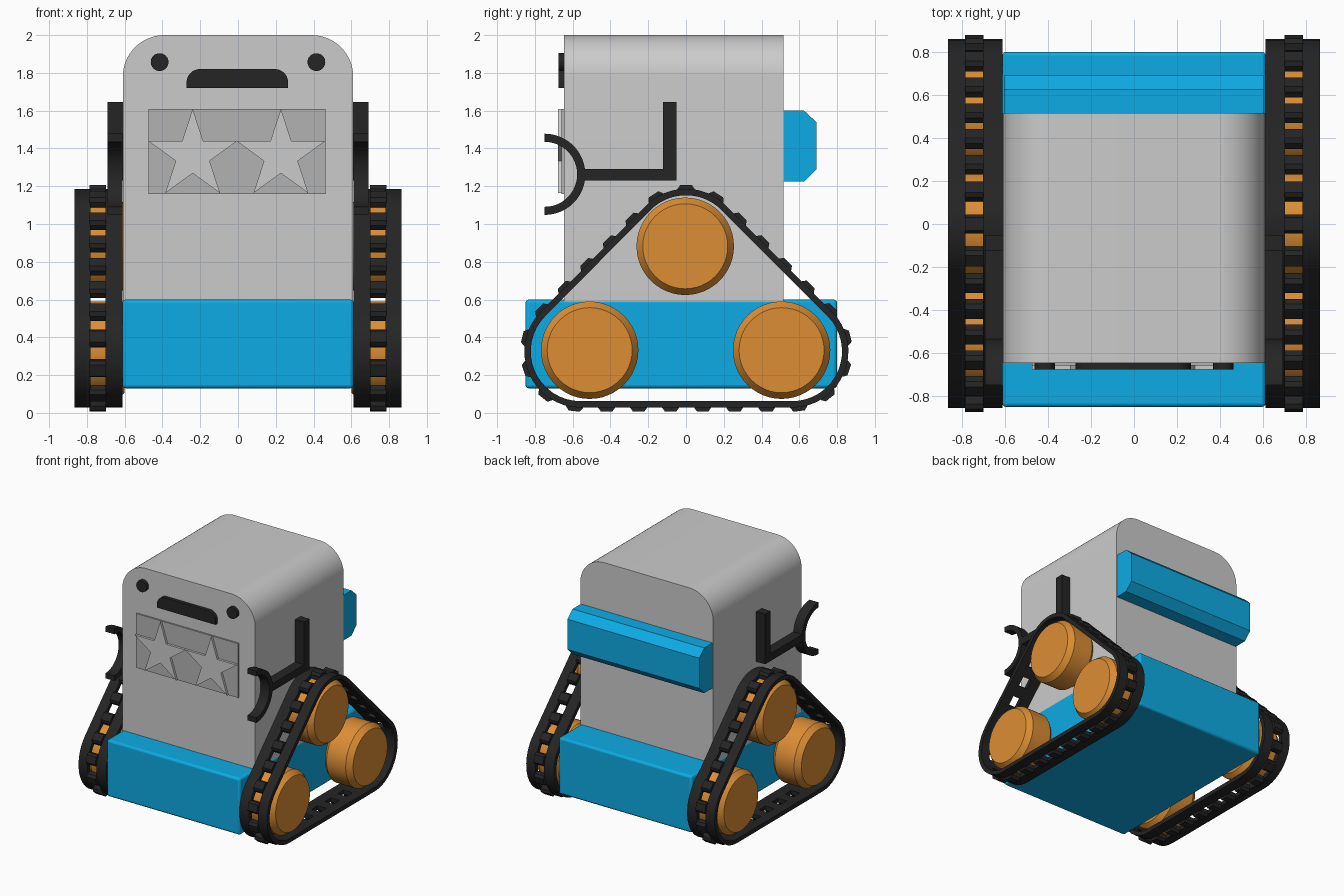
import bpy, bmesh
from math import sin, cos, pi, atan2, hypot

if "Cube" in bpy.data.objects:
    bpy.data.objects.remove(bpy.data.objects["Cube"])


def material(name, r, g, b):
    m = bpy.data.materials.new(name)
    m.diffuse_color = (r, g, b, 1)
    m.use_nodes = True
    m.node_tree.nodes["Principled BSDF"].inputs["Base Color"].default_value = m.diffuse_color
    return m


BLUE = material("blue", 0.004, 0.41, 0.78)
ORANGE = material("orange", 0.72, 0.27, 0.035)
BLACK = material("black", 0.018, 0.018, 0.018)
DARK = material("dark_grey", 0.45, 0.45, 0.45)


def finish(name, bm, mat=None, mirror=False, bevel=0):
    bmesh.ops.recalc_face_normals(bm, faces=bm.faces)
    me = bpy.data.meshes.new(name)
    bm.to_mesh(me)
    bm.free()
    ob = bpy.data.objects.new(name, me)
    bpy.context.collection.objects.link(ob)
    if mat:
        me.materials.append(mat)
    if bevel:
        b = ob.modifiers.new("bevel", 'BEVEL')
        b.width, b.segments = bevel, 3
    if mirror:
        ob.modifiers.new("mirror", 'MIRROR')
    bpy.ops.object.select_all(action='DESELECT')
    ob.select_set(True)
    bpy.context.view_layer.objects.active = ob
    bpy.ops.object.shade_smooth_by_angle(angle=0.6)
    return ob


def add_prism(bm, pts, axis, lo, hi):
    """Extrude a 2D outline: (y, z) along x, or (x, z) along y."""
    def place(p, d):
        return (d, p[0], p[1]) if axis == 'x' else (p[0], d, p[1])
    a = [bm.verts.new(place(p, lo)) for p in pts]
    b = [bm.verts.new(place(p, hi)) for p in pts]
    bm.faces.new(a)
    bm.faces.new(b[::-1])
    for i in range(len(pts)):
        j = (i + 1) % len(pts)
        bm.faces.new((a[i], a[j], b[j], b[i]))


def prism(name, pts, axis, lo, hi, mat=None, **kw):
    bm = bmesh.new()
    add_prism(bm, pts, axis, lo, hi)
    return finish(name, bm, mat, **kw)


def arc(cx, cz, r, a0, a1, n):
    return [(cx + r * cos(a0 + (a1 - a0) * i / n), cz + r * sin(a0 + (a1 - a0) * i / n))
            for i in range(n + 1)]


def rect(a0, a1, b0, b1):
    return [(a0, b0), (a1, b0), (a1, b1), (a0, b1)]


def round_top(x0, x1, z0, z1, r, n=12):
    return ([(x0, z0), (x1, z0)] + arc(x1 - r, z1 - r, r, 0, pi / 2, n)
            + arc(x0 + r, z1 - r, r, pi / 2, pi, n))


# Main body, base and backpack
prism("body", round_top(-0.61, 0.61, 0.55, 2.0, 0.22, 16), 'y', -0.645, 0.515)
prism("base", rect(-0.85, 0.80, 0.13, 0.60), 'x', -0.612, 0.612, BLUE, bevel=0.018)
prism("backpack", [(0.50, 1.225), (0.625, 1.225), (0.69, 1.29), (0.69, 1.54),
                   (0.625, 1.60), (0.50, 1.60)], 'x', -0.605, 0.605, BLUE)

# Face: eyes, mouth, chest panel with two stars
prism("eye", arc(0.415, 1.857, 0.047, 0, 2 * pi * 31 / 32, 31), 'y', -0.675, -0.63, BLACK, mirror=True)
prism("mouth", round_top(-0.272, 0.265, 1.72, 1.82, 0.07), 'y', -0.675, -0.63, BLACK)
prism("chest_panel", rect(-0.475, 0.462, 1.16, 1.61), 'y', -0.658, -0.63, DARK)
for side, cx in (("left", -0.24), ("right", 0.227)):
    star = [(cx + r * sin(k * pi / 5), 1.363 + r * cos(k * pi / 5))
            for k in range(10) for r in [0.247 if k % 2 == 0 else 0.0943]]
    prism("star_" + side, star, 'y', -0.677, -0.64)

# Arms with C-shaped claws
prism("arm", [(-0.55, 1.23), (-0.05, 1.23), (-0.05, 1.645), (-0.122, 1.645),
              (-0.122, 1.292), (-0.55, 1.292)], 'x', 0.60, 0.692, BLACK, mirror=True)
claw = arc(-0.748, 1.263, 0.215, -pi / 2, pi / 2, 24) + arc(-0.748, 1.263, 0.172, pi / 2, -pi / 2, 24)
prism("claw", claw, 'x', 0.612, 0.692, BLACK, mirror=True)

# Wheels with chamfered rims
for name, y, z in (("front_wheel", -0.51, 0.332), ("rear_wheel", 0.506, 0.332), ("top_wheel", -0.004, 0.882)):
    bm = bmesh.new()
    rings = []
    for x, r in ((0.60, 0.225), (0.64, 0.258), (0.815, 0.258), (0.86, 0.225)):
        rings.append([bm.verts.new((x, *p)) for p in arc(y, z, r, 0, 2 * pi * 47 / 48, 47)])
    for a, b in zip(rings, rings[1:]):
        for i in range(48):
            bm.faces.new((a[i], a[i - 1], b[i - 1], b[i]))
    bm.faces.new(rings[0])
    bm.faces.new(rings[-1])
    finish(name, bm, ORANGE, mirror=True).data.set_sharp_from_angle(angle=0.4)

# Track path: hull around three equal circles, from the top anticlockwise
R, T = 0.298, 0.034
TOP, LOW_L, LOW_R = (0.0, 0.888), (-0.558, 0.326), (0.562, 0.326)
tilt = atan2(TOP[1] - LOW_L[1], -LOW_L[0]) + pi / 2
path = []
for c, a0, a1 in ((TOP, pi / 2, tilt), (LOW_L, tilt, 1.5 * pi),
                  (LOW_R, 1.5 * pi, 3 * pi - tilt), (TOP, 3 * pi - tilt, 2.5 * pi)):
    for i in range(17):
        a = a0 + (a1 - a0) * i / 16
        path.append((c[0] + R * cos(a), c[1] + R * sin(a), cos(a), sin(a)))

# Side rails of the track
bm = bmesh.new()
for x0, x1 in ((0.612, 0.702), (0.782, 0.865)):
    loops = [[bm.verts.new((x, y - n * d, z - m * d)) for x, d in ((x0, 0), (x1, 0), (x1, T), (x0, T))]
             for y, z, n, m in path[:-1]]
    for i in range(len(loops)):
        a, b = loops[i - 1], loops[i]
        for k in range(4):
            bm.faces.new((a[k], a[k - 1], b[k - 1], b[k]))
finish("track_rails", bm, BLACK, mirror=True)

# Lugs bridging the rails at equal spacing along the path
COUNT = 27
lengths = [hypot(q[0] - p[0], q[1] - p[1]) for p, q in zip(path, path[1:])]
pitch = sum(lengths) / COUNT
bm = bmesh.new()
for k in range(COUNT):
    s, i = k * pitch, 0
    while i < len(lengths) - 1 and s > lengths[i]:
        s -= lengths[i]
        i += 1
    t = s / lengths[i] if lengths[i] else 0
    y, z, n, m = [p + (q - p) * t for p, q in zip(path[i], path[i + 1])]
    outline = [(y - m * u + n * d, z + n * u + m * d) for u, d in
               ((-0.045, -T), (0.045, -T), (0.045, 0), (0.03, 0.021), (-0.03, 0.021), (-0.045, 0))]
    add_prism(bm, outline, 'x', 0.70, 0.785)
finish("track_lugs", bm, BLACK, mirror=True)
